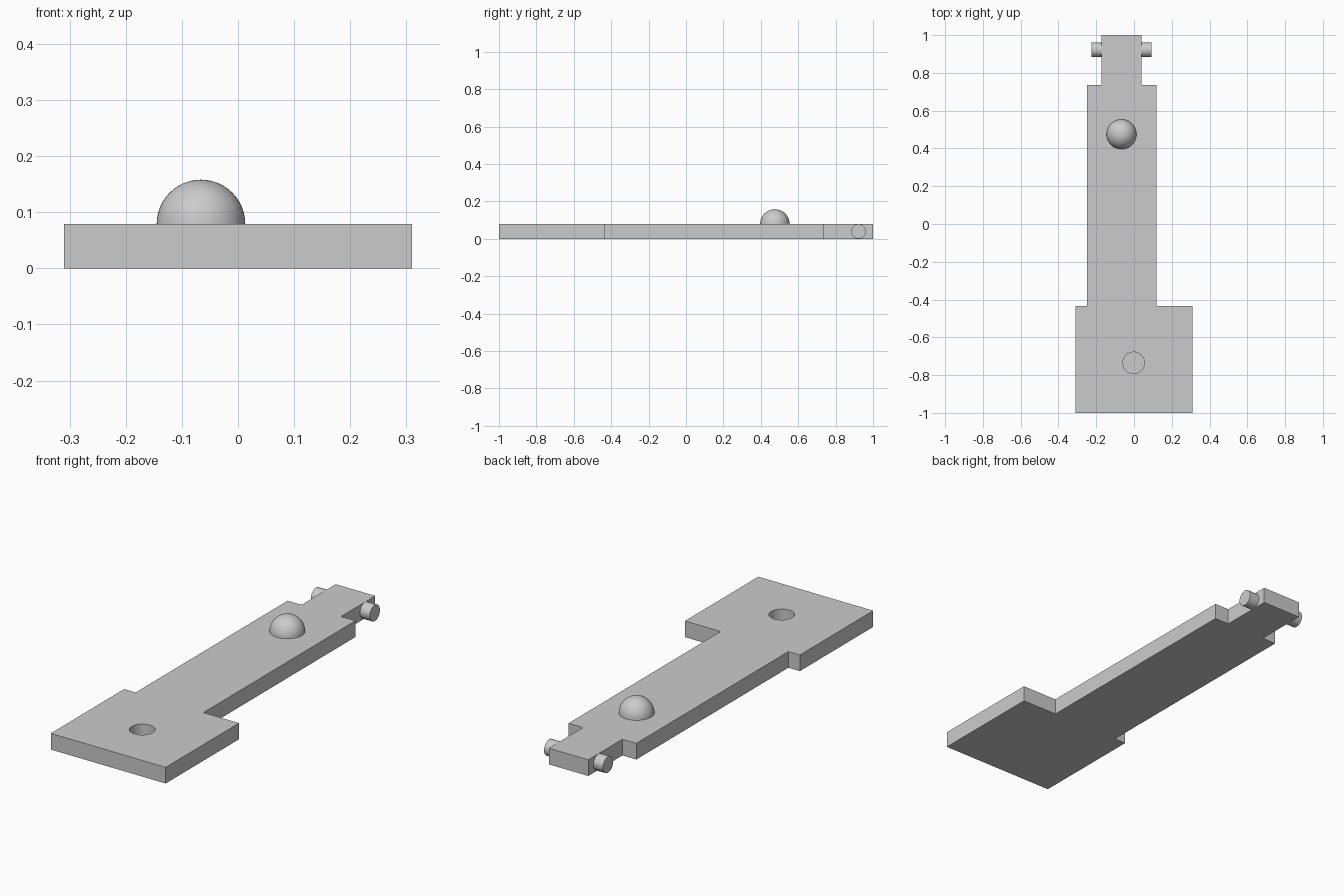
import bpy
import bmesh
from math import pi
from mathutils import Matrix

if "Cube" in bpy.data.objects:
    bpy.data.objects.remove(bpy.data.objects["Cube"], do_unlink=True)

THICK = 0.079
MID_X = -0.066

grey = bpy.data.materials.new("plain grey")
grey.use_nodes = True
grey.diffuse_color = (0.6, 0.6, 0.6, 1)
grey.node_tree.nodes["Principled BSDF"].inputs["Base Color"].default_value = (0.6, 0.6, 0.6, 1)


def make(name, bm, smooth=False):
    mesh = bpy.data.meshes.new(name)
    bmesh.ops.recalc_face_normals(bm, faces=bm.faces)
    bm.to_mesh(mesh)
    bm.free()
    mesh.materials.append(grey)
    obj = bpy.data.objects.new(name, mesh)
    bpy.context.collection.objects.link(obj)
    if smooth:
        bpy.ops.object.select_all(action="DESELECT")
        obj.select_set(True)
        bpy.context.view_layer.objects.active = obj
        bpy.ops.object.shade_smooth_by_angle(angle=pi / 6)
    return obj


def cylinder(name, radius, length, matrix):
    bm = bmesh.new()
    bmesh.ops.create_cone(bm, cap_ends=True, segments=48, radius1=radius,
                          radius2=radius, depth=length, matrix=matrix)
    return make(name, bm, smooth=True)


# Stepped flat plate: wide foot, long shaft, narrow neck
right = [(-0.31, -1), (-0.31, -0.435), (-0.248, -0.435), (-0.248, 0.737), (-0.173, 0.737), (-0.173, 1)]
left = [(0.04, 1), (0.04, 0.737), (0.118, 0.737), (0.118, -0.435), (0.31, -0.435), (0.31, -1)]
bm = bmesh.new()
outline = bm.faces.new([bm.verts.new((x, y, 0)) for x, y in right + left])
top = bmesh.ops.extrude_face_region(bm, geom=[outline])["geom"]
bmesh.ops.translate(bm, vec=(0, 0, THICK),
                    verts=[v for v in top if isinstance(v, bmesh.types.BMVert)])
plate = make("plate", bm)

# Blind round hole in the foot
depth = 0.065
cutter = cylinder("hole_cutter", 0.057, depth * 2,
                  Matrix.Translation((-0.002, -0.735, THICK)))
cutter.hide_render = True
cut = plate.modifiers.new("hole", "BOOLEAN")
cut.operation = "DIFFERENCE"
cut.solver = "EXACT"
cut.object = cutter
bpy.context.view_layer.objects.active = plate
bpy.ops.object.modifier_apply(modifier="hole")
bpy.data.objects.remove(cutter, do_unlink=True)
bpy.ops.object.select_all(action="DESELECT")
plate.select_set(True)
bpy.ops.object.shade_smooth_by_angle(angle=pi / 6)

# Half-round knob on the shaft
bm = bmesh.new()
bmesh.ops.create_uvsphere(bm, u_segments=48, v_segments=24, radius=0.079)
bmesh.ops.delete(bm, geom=[v for v in bm.verts if v.co.z < -0.001], context="VERTS")
bmesh.ops.translate(bm, verts=bm.verts, vec=(MID_X, 0.475, THICK))
make("knob", bm, smooth=True)

# Hinge pins on both sides of the neck
for side, name in ((-1, "right_pin"), (1, "left_pin")):
    place = Matrix.Translation((MID_X + side * 0.127, 0.922, THICK / 2))
    cylinder(name, 0.039, 0.064, place @ Matrix.Rotation(pi / 2, 4, "Y"))
